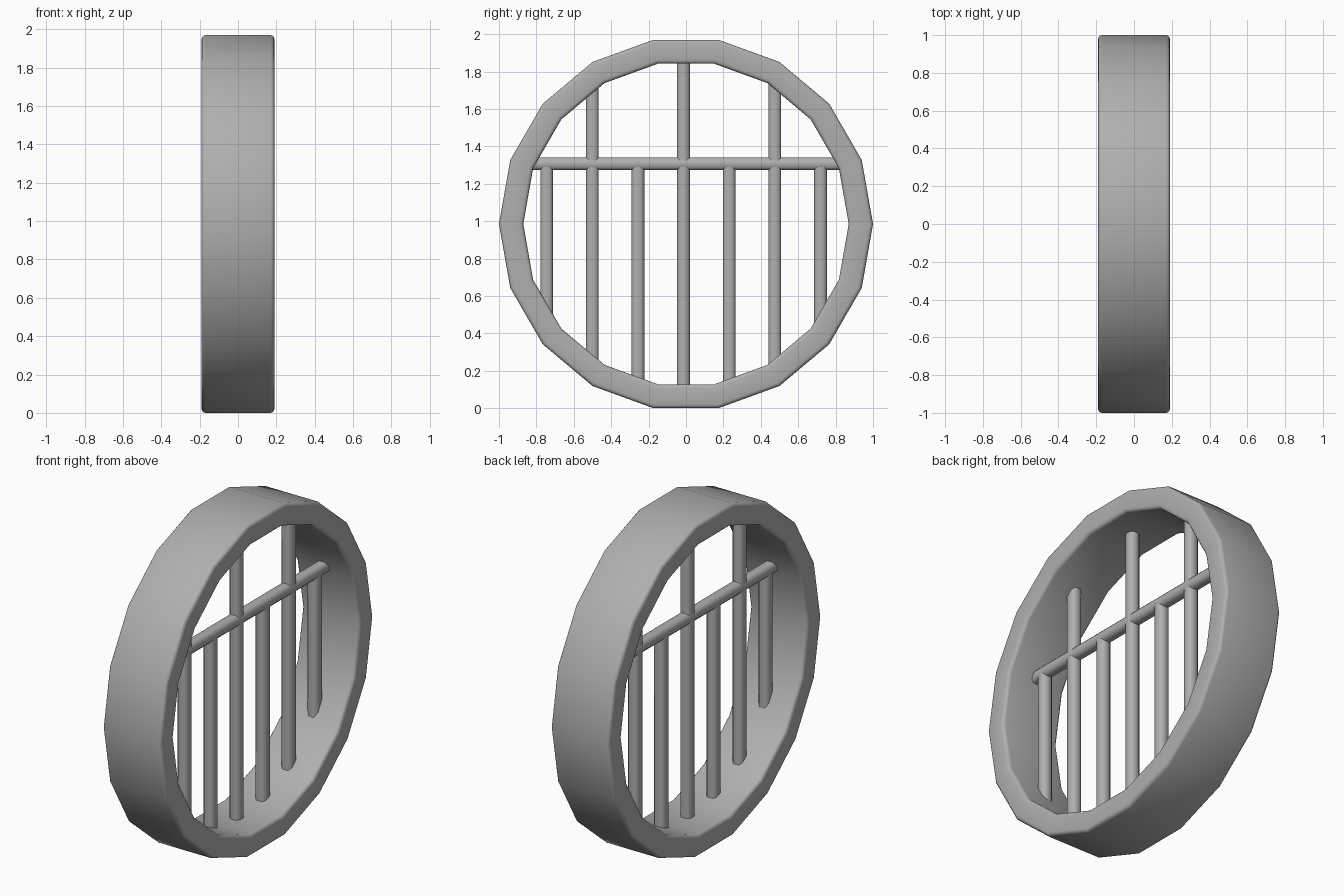
import bpy, bmesh, math
from mathutils import Vector

if "Cube" in bpy.data.objects:
    bpy.data.objects.remove(bpy.data.objects["Cube"])

CZ = 0.985          # ring centre height
R_OUT, R_IN, HALF = 1.0, 0.87, 0.19
SIDES = 18
BAR = 0.034         # half width of a bar
CHAMFER = 0.016
RAIL_Z = 1.307

grey = bpy.data.materials.new("dark_grey")
grey.diffuse_color = (0.43, 0.43, 0.43, 1)
grey.use_nodes = True
grey.node_tree.nodes["Principled BSDF"].inputs["Base Color"].default_value = grey.diffuse_color


def make(name, bm, angle):
    bmesh.ops.recalc_face_normals(bm, faces=bm.faces)
    me = bpy.data.meshes.new(name)
    bm.to_mesh(me)
    bm.free()
    me.materials.append(grey)
    ob = bpy.data.objects.new(name, me)
    bpy.context.collection.objects.link(ob)
    bpy.ops.object.select_all(action='DESELECT')
    ob.select_set(True)
    bpy.context.view_layer.objects.active = ob
    bpy.ops.object.shade_smooth_by_angle(angle=math.radians(angle))


def bar(name, a, b):
    # square bar with chamfered long edges
    a, b = Vector(a), Vector(b)
    axis = (b - a).normalized()
    side = axis.cross(Vector((1, 0, 0)))
    bm = bmesh.new()
    c = BAR - CHAMFER
    outline = [(BAR, -c), (BAR, c), (c, BAR), (-c, BAR),
               (-BAR, c), (-BAR, -c), (-c, -BAR), (c, -BAR)]
    ends = [[bm.verts.new(p + Vector((u, 0, 0)) + side * v) for u, v in outline] for p in (a, b)]
    for k in range(8):
        n = (k + 1) % 8
        bm.faces.new((ends[0][k], ends[0][n], ends[1][n], ends[1][k]))
    bm.faces.new(ends[0])
    bm.faces.new(ends[1])
    make(name, bm, 50)


def reach(d):
    # half chord that buries a bar's end inside the ring wall
    return math.sqrt(0.915 ** 2 - d * d)


# 18-sided window ring: rectangular section with softened rims
bm = bmesh.new()
section = [(R_OUT, -HALF), (R_OUT, HALF), (R_IN, HALF), (R_IN, -HALF)]
loops = []
for i in range(SIDES):
    t = 2 * math.pi * i / SIDES
    loops.append([bm.verts.new((x, r * math.cos(t), CZ + r * math.sin(t))) for r, x in section])
for i in range(SIDES):
    p, q = loops[i], loops[(i + 1) % SIDES]
    for k in range(4):
        n = (k + 1) % 4
        bm.faces.new((p[k], p[n], q[n], q[k]))
bmesh.ops.recalc_face_normals(bm, faces=bm.faces)
rims = [e for e in bm.edges if e.calc_face_angle() > math.radians(60)]
bmesh.ops.bevel(bm, geom=rims, offset=0.02, segments=3, profile=0.5, affect='EDGES')
make("window_ring", bm, 35)

# horizontal rail
h = reach(RAIL_Z - CZ)
bar("cross_rail", (0, -h, RAIL_Z), (0, h, RAIL_Z))

# vertical bars: every second one continues above the rail
for i in range(7):
    y = -0.013 + (i - 3) * 0.244
    top = CZ + reach(y) if i % 2 == 1 else RAIL_Z
    bar(f"upright_bar_{i + 1}", (0, y, CZ - reach(y)), (0, y, top))
